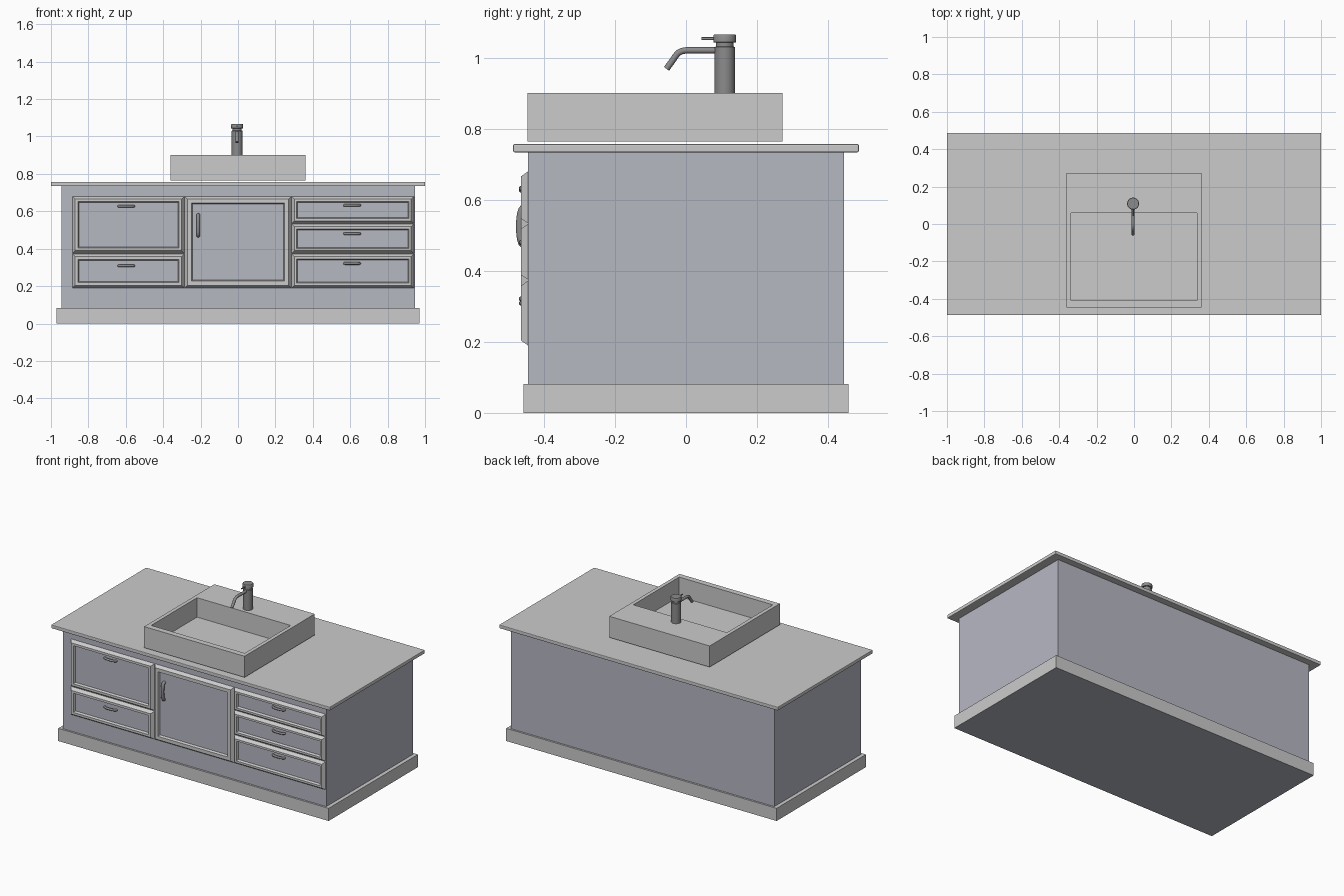
import bpy, bmesh, math
from mathutils import Vector

if "Cube" in bpy.data.objects:
    bpy.data.objects.remove(bpy.data.objects["Cube"])


def material(name, rgb):
    m = bpy.data.materials.new(name)
    m.diffuse_color = (*rgb, 1)
    m.use_nodes = True
    m.node_tree.nodes["Principled BSDF"].inputs["Base Color"].default_value = m.diffuse_color
    return m


PAINT = material("slate_paint", (0.47, 0.48, 0.545))
METAL = material("dark_metal", (0.26, 0.26, 0.26))


def finish(name, bm, mats=(), smooth=False):
    bmesh.ops.recalc_face_normals(bm, faces=bm.faces)
    me = bpy.data.meshes.new(name)
    bm.to_mesh(me)
    bm.free()
    for m in mats:
        me.materials.append(m)
    ob = bpy.data.objects.new(name, me)
    bpy.context.collection.objects.link(ob)
    if smooth:
        bpy.ops.object.select_all(action='DESELECT')
        ob.select_set(True)
        bpy.context.view_layer.objects.active = ob
        bpy.ops.object.shade_smooth_by_angle(angle=math.radians(40))
    return ob


def loft(name, rings, mats=(), caps=(True, True), smooth=False, cap_mats=(0, 0)):
    """Bridge successive rings of points and cap the ends."""
    bm = bmesh.new()
    vs = [[bm.verts.new(p) for p in r] for r in rings]
    n = len(rings[0])
    for a, b in zip(vs, vs[1:]):
        for i in range(n):
            j = (i + 1) % n
            bm.faces.new((a[i], a[j], b[j], b[i]))
    for k in (0, 1):
        if caps[k]:
            bm.faces.new(vs[-k]).material_index = cap_mats[k]
    return finish(name, bm, mats, smooth)


def flat(x0, x1, y0, y1, z):
    return [(x0, y0, z), (x1, y0, z), (x1, y1, z), (x0, y1, z)]


def upright(x0, x1, z0, z1, inset, y):
    return [(x0 + inset, y, z0 + inset), (x1 - inset, y, z0 + inset),
            (x1 - inset, y, z1 - inset), (x0 + inset, y, z1 - inset)]


def box(name, x, y, z0, z1, **kw):
    return loft(name, [flat(-x, x, -y, y, z0), flat(-x, x, -y, y, z1)], **kw)


def lathe(name, cx, cy, profile, n=32):
    return loft(name, [[(cx + r * math.cos(2 * math.pi * i / n),
                         cy + r * math.sin(2 * math.pi * i / n), z)
                        for i in range(n)] for r, z in profile], (METAL,), smooth=True)


def tube(name, pts, radii, n=16):
    pts = [Vector(p) for p in pts]
    rings = []
    side = None
    for i, p in enumerate(pts):
        t = (pts[min(i + 1, len(pts) - 1)] - pts[max(i - 1, 0)]).normalized()
        if side is None:
            side = t.orthogonal().normalized()
        side = (side - t * side.dot(t)).normalized()
        up = t.cross(side)
        rings.append([p + radii[i] * (side * math.cos(a) + up * math.sin(a))
                      for a in (2 * math.pi * k / n for k in range(n))])
    return loft(name, rings, (METAL,), smooth=True)


# Cabinet carcass, plinth and counter
box("plinth", 0.97, 0.457, 0, 0.082, mats=(None, PAINT), cap_mats=(1, 0))
box("cabinet_body", 0.945, 0.445, 0.082, 0.734, mats=(PAINT,))
top = box("countertop", 1.0, 0.487, 0.734, 0.757)
bev = top.modifiers.new("soft_edge", 'BEVEL')
bev.width, bev.segments = 0.004, 2

# Vessel sink with tap ledge at the back
loft("sink", [flat(-0.36, 0.36, -0.447, 0.272, 0.764), flat(-0.36, 0.36, -0.447, 0.272, 0.901),
              flat(-0.336, 0.336, -0.41, 0.06, 0.901), flat(-0.336, 0.336, -0.41, 0.06, 0.775)])

# Drawer and door fronts: bevelled frame around a recessed painted panel
FRONTS = [("left_deep_drawer", -0.885, -0.287, 0.375, 0.68, 0.035),
          ("left_low_drawer", -0.885, -0.287, 0.19, 0.372, 0.035),
          ("door", -0.285, 0.285, 0.19, 0.68, 0.042),
          ("right_top_drawer", 0.287, 0.94, 0.534, 0.68, 0.033),
          ("right_mid_drawer", 0.287, 0.94, 0.375, 0.532, 0.033),
          ("right_low_drawer", 0.287, 0.94, 0.19, 0.372, 0.033)]
for name, x0, x1, z0, z1, w in FRONTS:
    loft(name + "_frame", [upright(x0, x1, z0, z1, i, y) for i, y in
                           ((0, -0.445), (0.014, -0.465), (w - 0.006, -0.465), (w, -0.448))],
         caps=(False, False))
    loft(name + "_panel", [upright(x0, x1, z0, z1, w - 0.001, y) for y in (-0.444, -0.45)], (PAINT,))


# Arched pull handles
def handle(name, x, z, length, radius, reach, vertical=False):
    pts, radii = [], []
    for k in range(13):
        a = math.pi * k / 12
        s = -math.cos(a) * (length / 2 - radius)
        y = -0.449 - reach * math.sin(a) ** 0.6
        pts.append((x, y, z + s) if vertical else (x + s, y, z))
        radii.append(radius)
    tube(name, pts, radii, 12)


for i, (x, z) in enumerate([(-0.597, 0.627), (-0.597, 0.309), (0.61, 0.632), (0.61, 0.48), (0.61, 0.321)]):
    handle(f"drawer_handle_{i + 1}", x, z, 0.095, 0.007, 0.015)
handle("door_handle", -0.213, 0.525, 0.13, 0.01, 0.02, True)

# Tap: column, narrow neck, cap, lever and bent spout
TX, TY = -0.005, 0.109
lathe("tap_column", TX, TY, [(0.029, 0.9), (0.029, 1.03), (0.025, 1.032), (0.025, 1.043),
                             (0.032, 1.044), (0.032, 1.063), (0.03, 1.066)])
tube("tap_lever", [(TX, 0.09, 1.054), (TX, 0.044, 1.054)], (0.004, 0.004))
tube("tap_spout", [(TX, 0.095, 1.021), (TX, 0.0, 1.021), (TX, -0.012, 1.019), (TX, -0.023, 1.013),
                   (TX, -0.031, 1.003), (TX, -0.036, 0.995), (TX, -0.055, 0.969)], [0.009] * 7)
